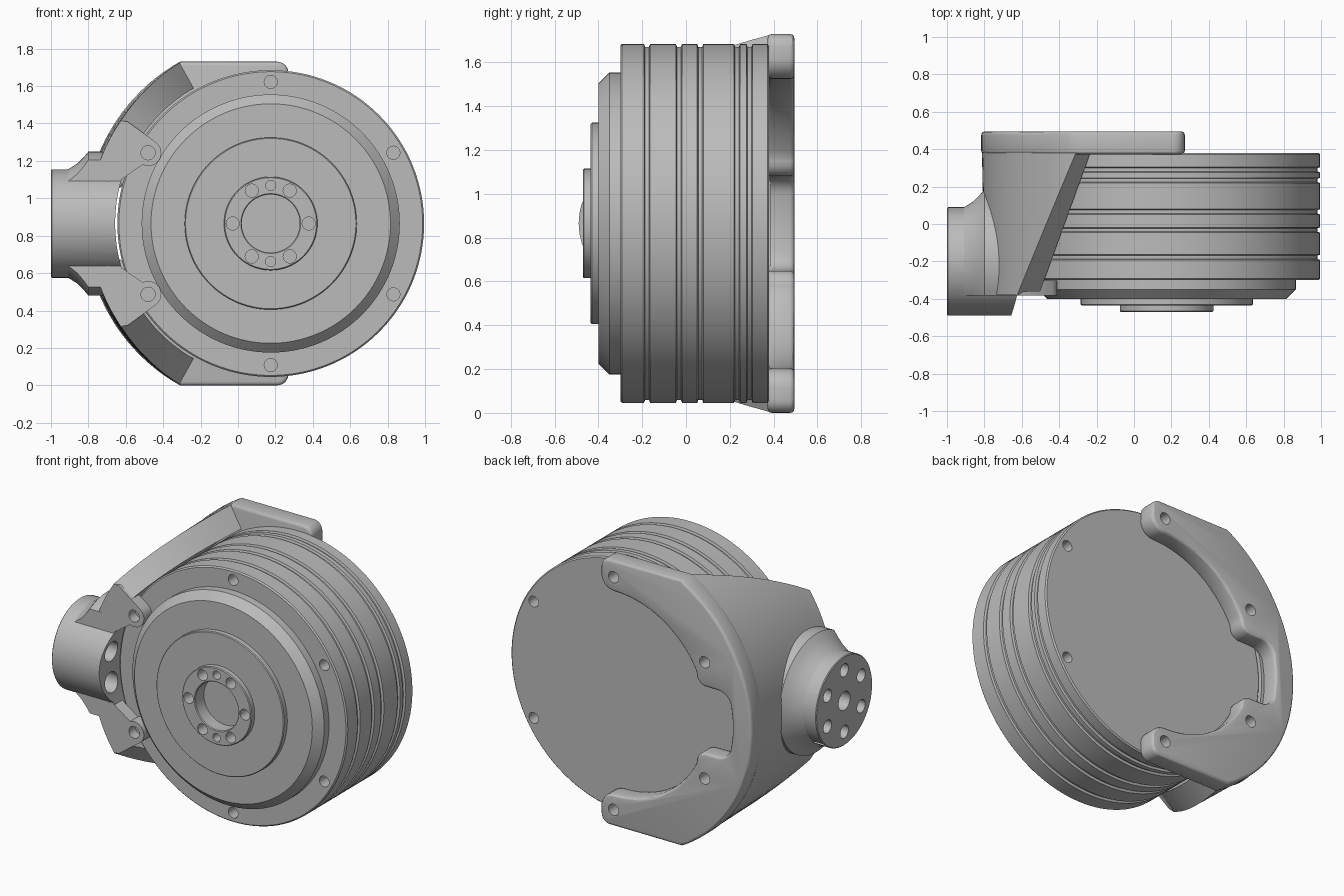
import bpy, bmesh
from math import sin, cos, acos, radians, pi

cube = bpy.data.objects.get("Cube")
if cube:
    bpy.data.objects.remove(cube, do_unlink=True)

CX, CZ = 0.175, 0.865          # motor axis
TUBE_Y = -0.2                  # mounting tube axis
MOTOR = (CX, 0, CZ)
TUBE = (0, TUBE_Y, CZ)

grey = bpy.data.materials.new("machined_grey")
grey.use_nodes = True
grey.diffuse_color = (0.5, 0.5, 0.5, 1)
grey.node_tree.nodes["Principled BSDF"].inputs["Base Color"].default_value = (0.5, 0.5, 0.5, 1)


def loft(name, rings):
    """Skin closed rings of equal length and cap both ends."""
    bm = bmesh.new()
    rows = [[bm.verts.new(p) for p in ring] for ring in rings]
    n = len(rows[0])
    for a, b in zip(rows, rows[1:]):
        for i in range(n):
            j = (i + 1) % n
            bm.faces.new((a[i], a[j], b[j], b[i]))
    bm.faces.new(rows[0])
    bm.faces.new(rows[-1])
    bmesh.ops.recalc_face_normals(bm, faces=bm.faces)
    mesh = bpy.data.meshes.new(name)
    bm.to_mesh(mesh)
    bm.free()
    mesh.materials.append(grey)
    obj = bpy.data.objects.new(name, mesh)
    bpy.context.collection.objects.link(obj)
    return obj


def lathe(name, profile, centre, axis="y", seg=32):
    """Turn (radius, position) points around an axis."""
    x, y, z = centre
    turns = [2 * pi * i / seg for i in range(seg)]
    if axis == "y":
        rings = [[(x + r * cos(a), y + t, z + r * sin(a)) for a in turns] for r, t in profile]
    else:
        rings = [[(x + t, y + r * cos(a), z + r * sin(a)) for a in turns] for r, t in profile]
    return loft(name, rings)


def plate(name, outline, y0, y1):
    return loft(name, [[(x, y, z) for x, z in outline] for y in (y0, y1)])


def arc(u, v, r, a0, a1, n):
    steps = [radians(a0 + (a1 - a0) * i / n) for i in range(n + 1)]
    return [(u + r * cos(a), v + r * sin(a)) for a in steps]


def activate(obj):
    bpy.ops.object.select_all(action="DESELECT")
    obj.select_set(True)
    bpy.context.view_layer.objects.active = obj


def apply(obj, mod):
    activate(obj)
    bpy.ops.object.modifier_apply(modifier=mod.name)


def combine(obj, tools, operation="DIFFERENCE"):
    """Boolean the (separate) tool bodies into the object, then drop them."""
    activate(tools[0])
    for t in tools:
        t.select_set(True)
    if len(tools) > 1:
        bpy.ops.object.join()
    mod = obj.modifiers.new("cut", "BOOLEAN")
    mod.operation = operation
    mod.solver = "EXACT"
    mod.object = tools[0]
    apply(obj, mod)
    bpy.data.objects.remove(tools[0], do_unlink=True)


def hole(r, radius, angle, y0, y1):
    a = radians(angle)
    return lathe("cutter", [(r, y0), (r, y1)],
                 (CX + radius * cos(a), 0, CZ + radius * sin(a)), seg=24)


# Motor body: stepped front, grooved rim
R = 0.82
profile = [(0.155, -0.38), (0.155, -0.465), (0.16, -0.47), (0.245, -0.47), (0.25, -0.465),
           (0.25, -0.435), (0.455, -0.435), (0.46, -0.43), (0.46, -0.4), (0.64, -0.4),
           (0.69, -0.35), (0.69, -0.3), (R - 0.008, -0.3), (R, -0.292)]
for g in (-0.178, -0.032, 0.065, 0.233, 0.29):
    profile += [(R, g - 0.014), (R - 0.014, g - 0.009), (R - 0.014, g + 0.009), (R, g + 0.014)]
profile += [(R, 0.372), (R - 0.008, 0.38)]
motor = lathe("motor_body", profile, MOTOR, seg=128)

# Bolt holes of the motor
holes = [hole(0.035, 0.757, a, -0.4, -0.22) for a in (90, 30, -30, -90)]
holes += [hole(0.035, 0.757, a, 0.3, 0.45) for a in (30, -30)]
holes += [hole(0.035, 0.203, a, -0.6, -0.39) for a in (0, 60, 120, 180, 240, 300)]
holes += [hole(0.027, 0.203, a, -0.6, -0.39) for a in (90, 270)]
combine(motor, holes)

# C-shaped back plate
half = arc(0, 0, 0.992, 180, 119.3, 20)
half += arc(0.035, 0.805, 0.06, 90, 0, 6)
half += arc(0, 0.757, 0.097, -5, -90, 7)
half += arc(0, 0, 0.66, 92, 153, 18)
half += arc(-0.66, 0.285, 0.07, 20, -80, 5)[1:]
half += arc(-0.745, 0.12, 0.095, 90, 172, 6)
half.append((-0.85, 0.04))
outline = half + [(u, -v) for u, v in reversed(half[1:])]
back = plate("back_plate", [(CX + u, CZ + v) for u, v in outline], 0.372, 0.495)
bevel = back.modifiers.new("round", "BEVEL")
bevel.width = 0.02
bevel.segments = 3
bevel.limit_method = "ANGLE"
bevel.angle_limit = radians(55)
bevel.use_clamp_overlap = False
apply(back, bevel)
combine(back, [hole(0.037, 0.757, a, 0.3, 0.6) for a in (90, 150, 210, 270)])

# Curved side wall, narrowing towards the front
rings = []
for i in range(9):
    t = i / 8
    y = -0.38 + t * 0.765
    outer = 0.972 + 0.016 * t
    spread = 180 - acos((-0.687 + 0.278 * t) / 0.835) * 180 / pi
    ring = arc(0, 0, outer, 180 - spread, 180 + spread, 40)
    ring += arc(0, 0, 0.79, 180 + spread, 180 - spread, 40)
    rings.append([(CX + u, y, CZ + v) for u, v in ring])
wall = loft("side_wall_and_tube", rings)

# Flare between wall and tube, flat at the front
flare = lathe("flare", [(0.27, -0.93), (0.289, -0.91), (0.32, -0.86), (0.355, -0.825),
                        (0.385, -0.8), (0.385, -0.55)], TUBE, "x", 64)
combine(flare, [plate("cutter", [(-1.2, 0.2), (0, 0.2), (0, 1.6), (-1.2, 1.6)], -0.9, -0.381)])
combine(wall, [flare], "UNION")

# Mounting tube
tube = lathe("tube", [(0.285, -1), (0.29, -0.995), (0.29, -0.5)], TUBE, "x", 64)
combine(wall, [tube], "UNION")
combine(wall, [lathe("cutter", [(0.832, -0.7), (0.832, 0.6)], MOTOR, seg=128)])

# Stepped bolt holes and centre hole through the tube
bores = [lathe("cutter", [(0.06, -1.1), (0.06, -0.4)], TUBE, "x", 24)]
for k in range(6):
    a = radians(90 + 60 * k)
    bores.append(lathe("cutter", [(0.042, -1.1), (0.042, -0.84), (0.065, -0.84), (0.065, -0.4)],
                       (0, TUBE_Y + 0.2 * cos(a), CZ + 0.2 * sin(a)), "x", 24))
combine(wall, bores)

# Front arms clamping the motor rim
for side, name in ((1, "upper_front_arm"), (-1, "lower_front_arm")):
    shape = [(-0.8, 0.55), (-0.765, 0.545)]
    shape += arc(-0.655, 0.378, 0.07, 52, -115, 12)
    shape += [(-0.8, 0.235), (-0.87, 0.225), (-0.9, 0.3)]
    arm = plate(name, [(CX + u, CZ + side * v) for u, v in shape], -0.382, -0.301)
    combine(arm, [hole(0.038, 0.757, 180 - side * 30, -0.5, -0.315)])

# Smooth rounded surfaces, keep machined edges sharp
for obj in list(bpy.context.collection.objects):
    if obj.type == "MESH":
        activate(obj)
        bpy.ops.object.shade_smooth_by_angle(angle=radians(30))
